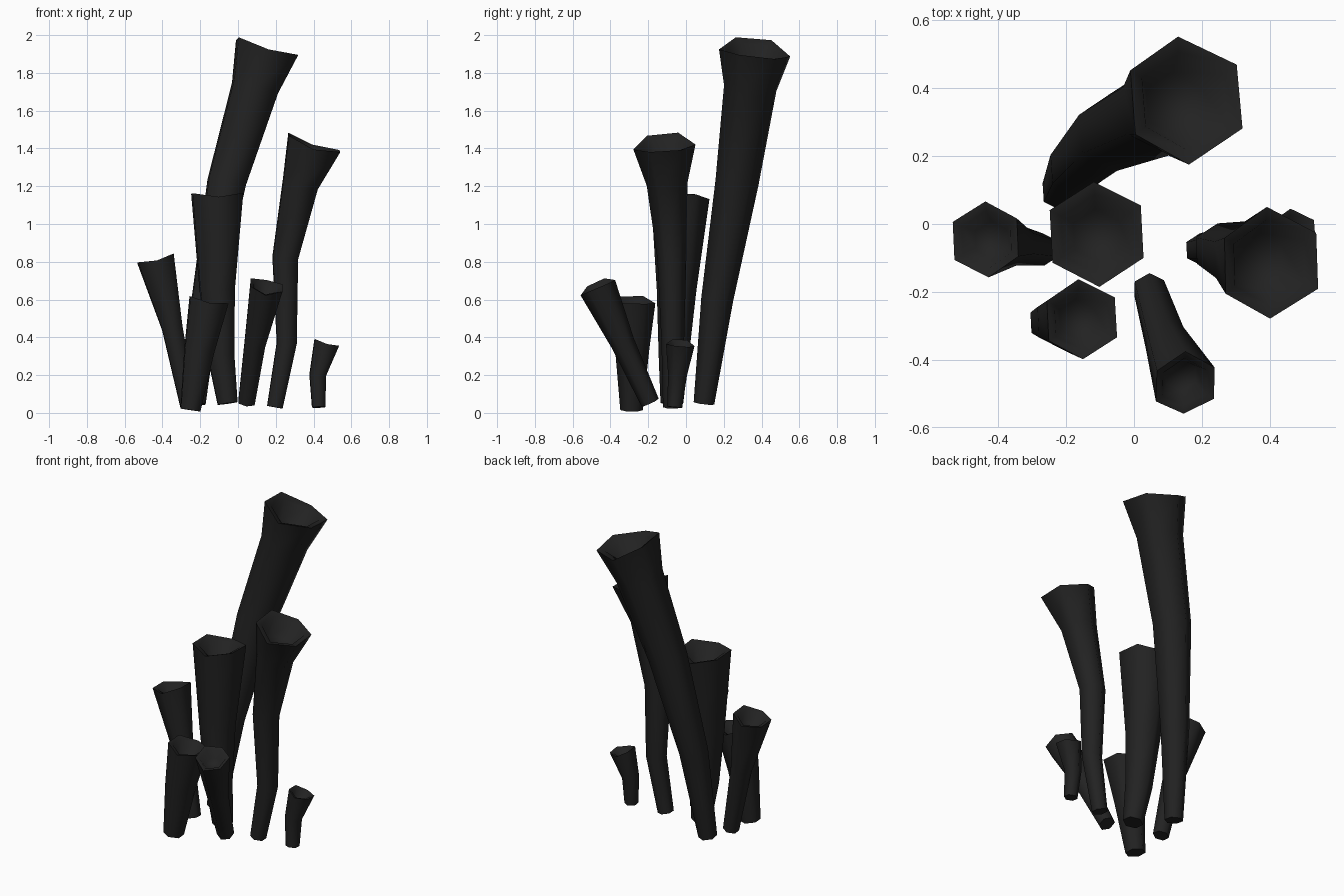
import bpy, bmesh, math
from mathutils import Vector

if "Cube" in bpy.data.objects:
    bpy.data.objects.remove(bpy.data.objects["Cube"], do_unlink=True)

SIDES = 6

black = bpy.data.materials.new("charcoal black")
black.use_nodes = True
colour = (0.016, 0.016, 0.016, 1)
black.diffuse_color = colour
black.node_tree.nodes["Principled BSDF"].inputs["Base Color"].default_value = colour


def hex_ring(bm, centre, radius, axis, curl=0.0):
    """Hexagon square to the axis; curl lifts its left and right corners."""
    v = (Vector((0, 1, 0)) - axis * axis.y).normalized()
    u = v.cross(axis)
    ring = []
    for i in range(SIDES):
        a = math.radians(93) + math.tau * i / SIDES
        side = math.cos(a)
        ring.append(bm.verts.new(centre + radius * (u * side + v * math.sin(a)
                                                    + axis * curl * (side * side - 0.4))))
    return ring


def tube(name, path):
    """Bent, flared hollow stalk through (x, y, z, radius) stations."""
    points = [Vector(p[:3]) for p in path]
    radii = [p[3] for p in path]
    bm = bmesh.new()
    rings = []
    last = len(points) - 1
    for i, (p, r) in enumerate(zip(points, radii)):
        axis = (points[min(i + 1, last)] - points[max(i - 1, 0)]).normalized()
        rings.append(hex_ring(bm, p, r, axis, 0.2 if i == last else 0))
    # Lip and sunken cup inside the mouth
    for scale, depth, curl in ((0.76, 0.08, 0.2), (0.5, 0.6, 0)):
        rings.append(hex_ring(bm, points[last] - axis * radii[last] * depth,
                              radii[last] * scale, axis, curl))
    for low, high in zip(rings, rings[1:]):
        for i in range(SIDES):
            j = (i + 1) % SIDES
            bm.faces.new((low[i], low[j], high[j], high[i]))
    bm.faces.new(rings[0])
    bm.faces.new(rings[-1])
    bmesh.ops.recalc_face_normals(bm, faces=bm.faces)
    mesh = bpy.data.meshes.new(name)
    bm.to_mesh(mesh)
    bm.free()
    mesh.materials.append(black)
    obj = bpy.data.objects.new(name, mesh)
    bpy.context.collection.objects.link(obj)
    bpy.ops.object.select_all(action='DESELECT')
    obj.select_set(True)
    bpy.context.view_layer.objects.active = obj
    bpy.ops.object.shade_smooth_by_angle(angle=math.radians(70))


# Tall stalks
tube("tall_back_tube", [(-.22, .095, .05, .055), (-.17, .165, .6, .085),
                        (-.06, .27, 1.22, .115), (.09, .34, 1.72, .14),
                        (.15, .365, 1.92, .19)])
tube("tall_left_tube", [(.195, -.075, .03, .047), (.258, -.07, .37, .06),
                        (.25, -.075, .82, .077), (.33, -.1, 1.21, .108),
                        (.4, -.115, 1.42, .165)])
tube("centre_tube", [(-.055, -.075, .05, .06), (-.09, -.065, .3, .08),
                     (-.11, -.05, .65, .105), (-.11, -.03, 1.15, .155)])

# Short stalks
tube("right_side_tube", [(-.265, -.075, .04, .047), (-.348, -.06, .45, .062),
                         (-.435, -.045, .81, .112)])
tube("front_right_tube", [(-.252, -.288, .015, .06), (-.205, -.285, .33, .09),
                          (-.155, -.28, .59, .118)])
tube("front_centre_tube", [(.045, -.19, .055, .05), (.09, -.335, .37, .064),
                           (.15, -.47, .67, .1)])
tube("small_left_tube", [(.427, -.06, .03, .04), (.422, -.045, .2, .05),
                         (.468, -.03, .365, .076)])
